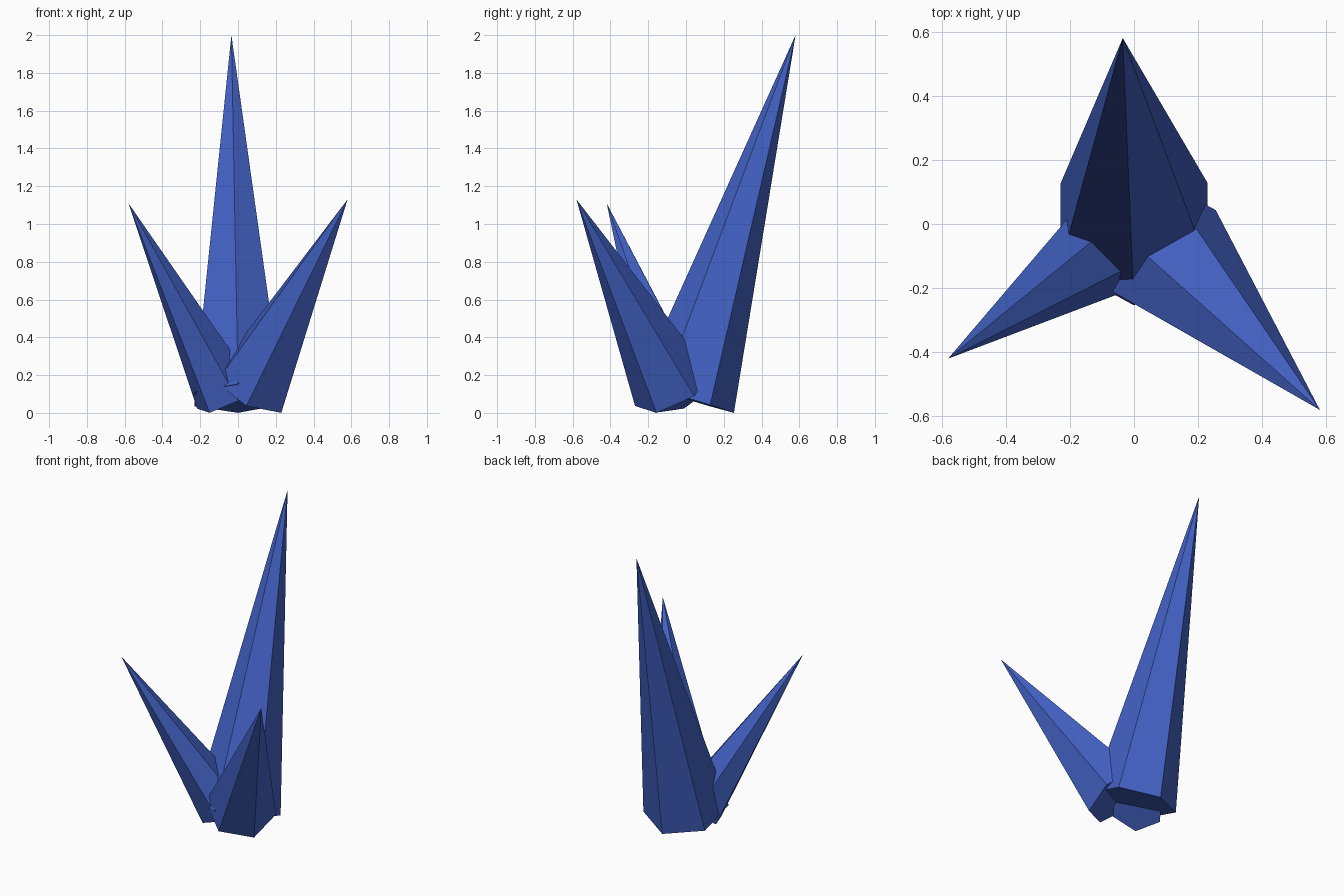
import bpy
import bmesh
from mathutils import Vector, Matrix

if "Cube" in bpy.data.objects:
    bpy.data.objects.remove(bpy.data.objects["Cube"])

blue = bpy.data.materials.new("crystal_blue")
blue.diffuse_color = (0.055, 0.12, 0.55, 1)
blue.use_nodes = True
blue.node_tree.nodes["Principled BSDF"].inputs["Base Color"].default_value = blue.diffuse_color


def spike(name, base, apex, corner, radius):
    """Six-sided pointed shard whose base is square to its axis; one corner faces the given direction."""
    base, apex, corner = Vector(base), Vector(apex), Vector(corner)
    axis = apex - base
    length = axis.length
    z = axis.normalized()
    x = (corner - z * corner.dot(z)).normalized()
    y = z.cross(x)
    bm = bmesh.new()
    ring = [bm.verts.new(Matrix.Rotation(i * 1.0471976, 3, 'Z') @ Vector((radius, 0, 0))) for i in range(6)]
    tip = bm.verts.new((0, 0, length))
    bm.faces.new(ring[::-1])
    for i in range(6):
        bm.faces.new((ring[i], ring[(i + 1) % 6], tip))
    turn = Matrix((x, y, z)).transposed().to_4x4()
    bm.transform(Matrix.Translation(base) @ turn)
    mesh = bpy.data.meshes.new(name)
    bm.to_mesh(mesh)
    bm.free()
    mesh.materials.append(blue)
    obj = bpy.data.objects.new(name, mesh)
    bpy.context.collection.objects.link(obj)
    return obj


# Tall shard leaning back
spike("tall_crystal", (0, 0, 0.077), (-0.035, 0.58, 2.0), (0, 1, -0.3), 0.265)
# Short shards leaning forward to each side
spike("right_crystal", (0.07, -0.07, 0.125), (0.58, -0.58, 1.13), (0.15, -0.08, -0.125), 0.22)
spike("left_crystal", (-0.065, -0.047, 0.086), (-0.58, -0.42, 1.11), (-0.084, -0.115, -0.084), 0.168)
